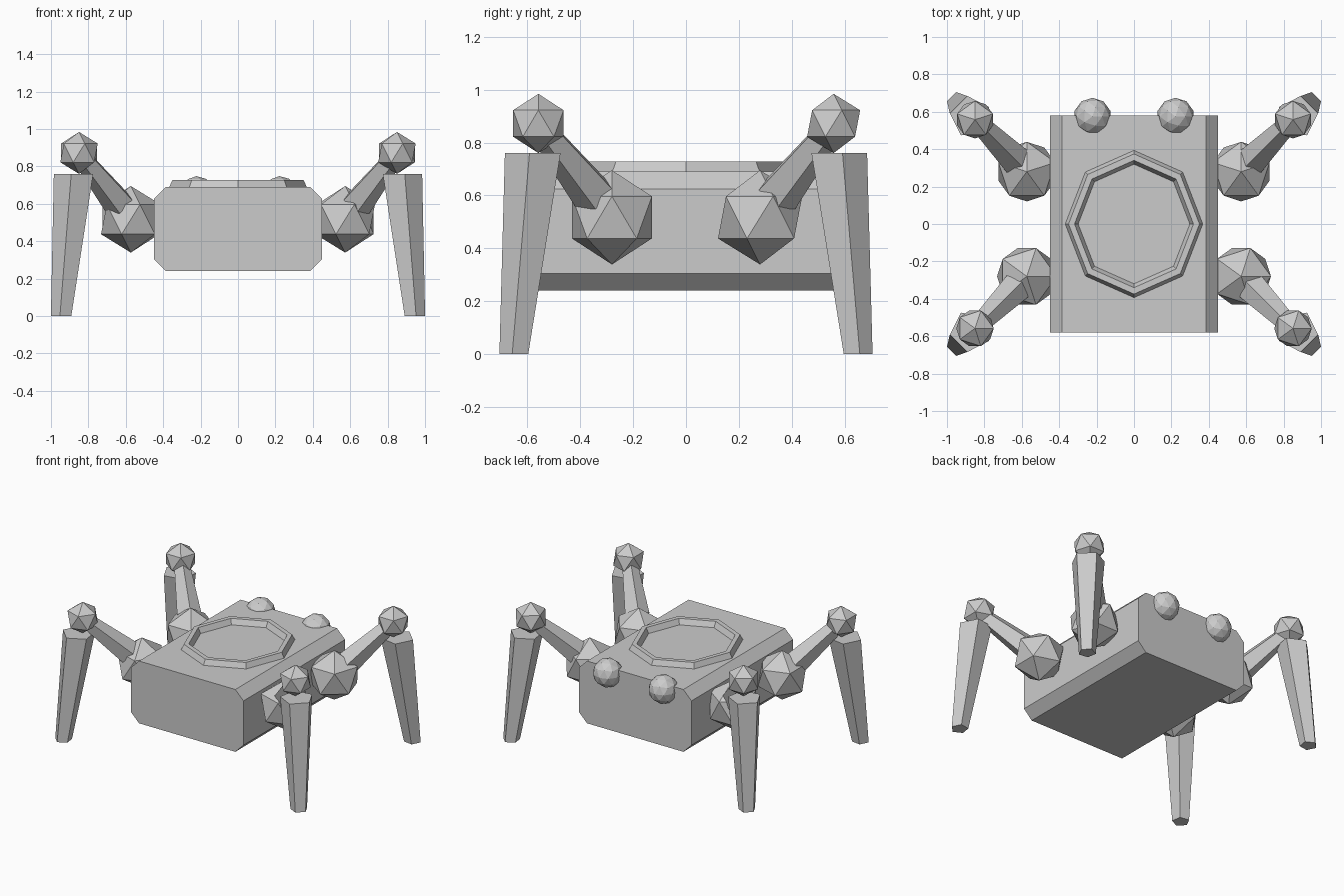
import bpy, math
from mathutils import Vector

if "Cube" in bpy.data.objects:
    bpy.data.objects.remove(bpy.data.objects["Cube"])

grey = bpy.data.materials.new("light_grey")
grey.diffuse_color = (0.6, 0.6, 0.6, 1)
grey.use_nodes = True
grey.node_tree.nodes["Principled BSDF"].inputs["Base Color"].default_value = grey.diffuse_color


def mesh_object(name, verts, faces):
    me = bpy.data.meshes.new(name)
    me.from_pydata(verts, [], faces)
    ob = bpy.data.objects.new(name, me)
    bpy.context.collection.objects.link(ob)
    me.materials.append(grey)
    return ob


def ball(name, loc, radius, subdivisions, turn=0):
    bpy.ops.mesh.primitive_ico_sphere_add(subdivisions=subdivisions, radius=radius,
                                          location=loc, rotation=(0, 0, turn))
    ob = bpy.context.object
    ob.name = name
    ob.data.materials.append(grey)


def loft(name, rings):
    """Closed prism through successive rings of points."""
    n = len(rings[0])
    verts = [p for r in rings for p in r]
    faces = [(k * n + i, k * n + (i + 1) % n, (k + 1) * n + (i + 1) % n, (k + 1) * n + i)
             for k in range(len(rings) - 1) for i in range(n)]
    faces += [tuple(reversed(range(n))), tuple(range(len(verts) - n, len(verts)))]
    ob = mesh_object(name, verts, faces)
    # consistent outward normals
    bpy.context.view_layer.objects.active = ob
    ob.select_set(True)
    bpy.ops.object.mode_set(mode='EDIT')
    bpy.ops.mesh.select_all(action='SELECT')
    bpy.ops.mesh.normals_make_consistent(inside=False)
    bpy.ops.object.mode_set(mode='OBJECT')
    ob.select_set(False)


def pentagon(center, radius, u, v, start):
    c = Vector(center)
    return [c + radius * (math.cos(start + i * math.tau / 5) * u + math.sin(start + i * math.tau / 5) * v)
            for i in range(5)]


# Body: box with chamfered long edges
profile = [(-0.385, 0.24), (0.385, 0.24), (0.45, 0.305), (0.45, 0.625),
           (0.385, 0.69), (-0.385, 0.69), (-0.45, 0.625), (-0.45, 0.305)]
loft("body", [[(x, y, z) for x, z in profile] for y in (-0.58, 0.58)])

# Octagonal hatch rim on top of the body
section = [(0.37, 0.685), (0.35, 0.728), (0.318, 0.728), (0.296, 0.685)]
verts = [(r * math.cos(i * math.pi / 4), 1.07 * r * math.sin(i * math.pi / 4), z)
         for i in range(8) for r, z in section]
faces = [(i * 4 + j, (i + 1) % 8 * 4 + j, (i + 1) % 8 * 4 + (j + 1) % 4, i * 4 + (j + 1) % 4)
         for i in range(8) for j in range(4)]
mesh_object("hatch_rim", verts, faces)

# Eyes at the rear upper edge
for sx in (-1, 1):
    ball("eye", (sx * 0.222, 0.575, 0.648), 0.1, 2)

# Four legs: hip ball, upper limb, knee ball, lower limb
X, Y, Z = Vector((1, 0, 0)), Vector((0, 1, 0)), Vector((0, 0, 1))
for sx in (-1, 1):
    for sy, end in ((-1, "front"), (1, "back")):
        turn = 0 if sy < 0 else math.pi / 2
        ball(end + "_hip", (sx * 0.573, sy * 0.28, 0.517), 0.178, 1, turn)
        ball(end + "_knee", (sx * 0.85, sy * 0.558, 0.872), 0.112, 1, turn)

        a = Vector((sx * 0.635, sy * 0.345, 0.6))
        b = Vector((sx * 0.85, sy * 0.56, 0.87))
        axis = (b - a).normalized()
        side = axis.cross(Z).normalized()
        up = side.cross(axis)
        loft(end + "_upper_limb", [pentagon(a, 0.085, side, up, math.pi / 2),
                                   pentagon(b, 0.05, side, up, math.pi / 2)])

        start = math.radians(9)
        loft(end + "_lower_limb", [
            pentagon((sx * 0.943, sy * 0.648, 0), 0.058, sx * X, sy * Y, start),
            pentagon((sx * 0.874, sy * 0.574, 0.76), 0.112, sx * X, sy * Y, start)])
